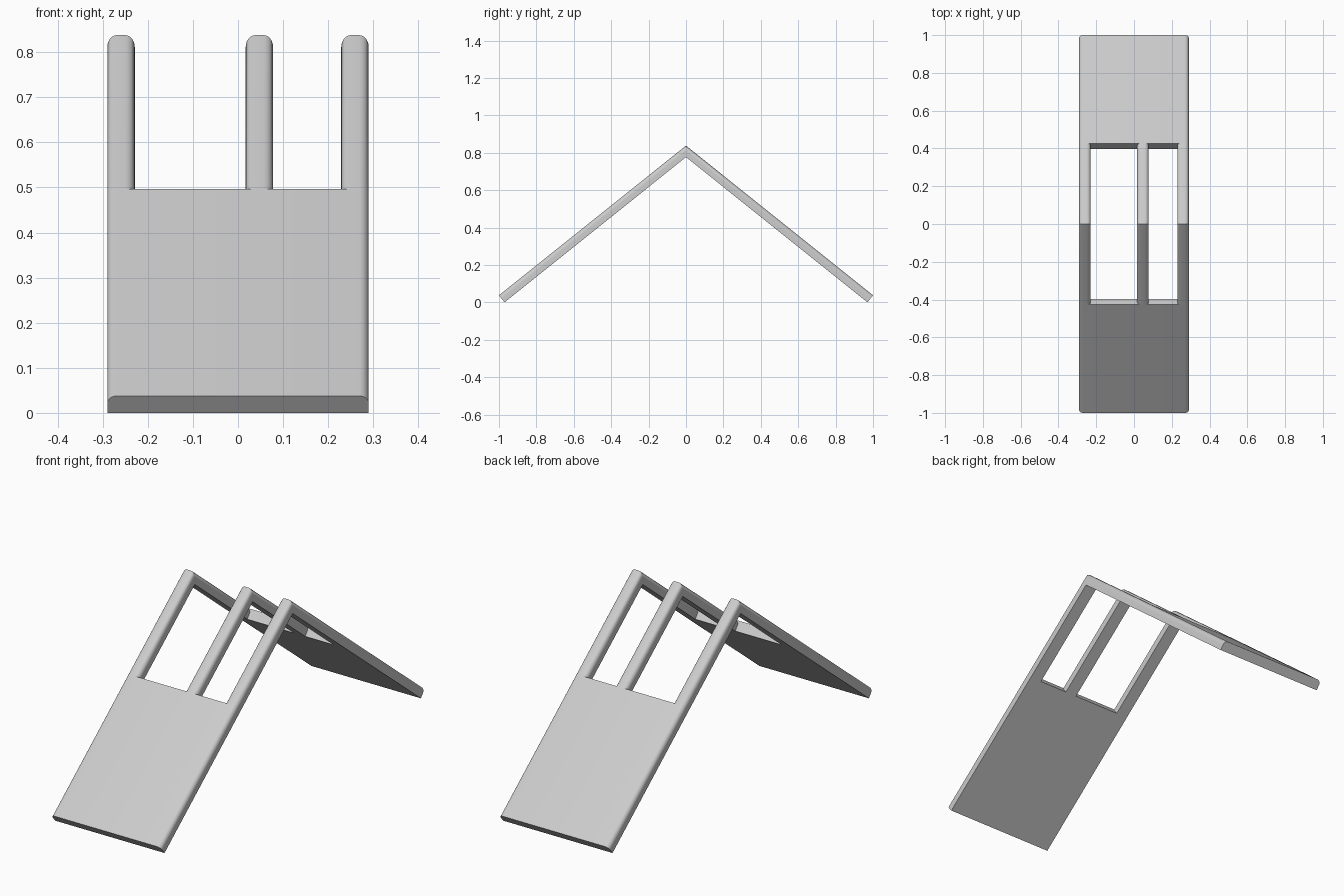
import bpy
import bmesh
import math

if "Cube" in bpy.data.objects:
    bpy.data.objects.remove(bpy.data.objects["Cube"])

APEX = 0.838                       # ridge height
THICK = 0.048                      # board thickness
RADIUS = 0.021                     # rounding of the upper long edges
SLOPE = math.atan(0.8005)
SIN, COS = math.sin(SLOPE), math.cos(SLOPE)
SPLIT = 0.427                      # where bars meet the panels


def section(x0, x1, steps=6):
    """Cross-section (x, depth): flat underside, rounded upper corners."""
    pts = [(x0, THICK)]
    for i in range(steps + 1):
        a = math.pi / 2 * i / steps
        pts.append((x0 + RADIUS * (1 - math.cos(a)), RADIUS * (1 - math.sin(a))))
    pts += [(x0 + x1 - x, d) for x, d in reversed(pts)]
    return pts


def place(x, d, y):
    """Point on the folded board; mitred at the ridge, square-cut elsewhere."""
    z = APEX - abs(y) * SIN / COS
    if y == 0:
        return (x, 0, z - d / COS)
    return (x, y - math.copysign(d * SIN, y), z - d * COS)


def loft(name, x0, x1, stations, capped):
    bm = bmesh.new()
    rings = [[bm.verts.new(place(x, d, y)) for x, d in section(x0, x1)]
             for y in stations]
    n = len(rings[0])
    for a, b in zip(rings, rings[1:]):
        for i in range(n):
            j = (i + 1) % n
            bm.faces.new((a[i], a[j], b[j], b[i]))
    if capped:
        bm.faces.new(rings[0])
        bm.faces.new(rings[-1][::-1])
    bmesh.ops.recalc_face_normals(bm, faces=bm.faces)
    # Open tubes: make sure the upper faces point upward
    top = max(bm.faces, key=lambda f: f.calc_center_median().z)
    if top.normal.z < 0:
        bmesh.ops.reverse_faces(bm, faces=bm.faces)
    mesh = bpy.data.meshes.new(name)
    bm.to_mesh(mesh)
    bm.free()
    obj = bpy.data.objects.new(name, mesh)
    bpy.context.collection.objects.link(obj)
    bpy.ops.object.select_all(action='DESELECT')
    obj.select_set(True)
    bpy.context.view_layer.objects.active = obj
    bpy.ops.object.shade_smooth_by_angle(angle=math.radians(30))


# Lower panels, front and back
loft("front_panel", -0.29, 0.29, (-1.0, -SPLIT), True)
loft("back_panel", -0.29, 0.29, (SPLIT, 1.0), True)

# Three bars folded over the ridge
for name, x0, x1 in (("left_bar", -0.29, -0.229),
                     ("middle_bar", 0.017, 0.078),
                     ("right_bar", 0.229, 0.29)):
    loft(name, x0, x1, (-SPLIT, 0, SPLIT), False)
